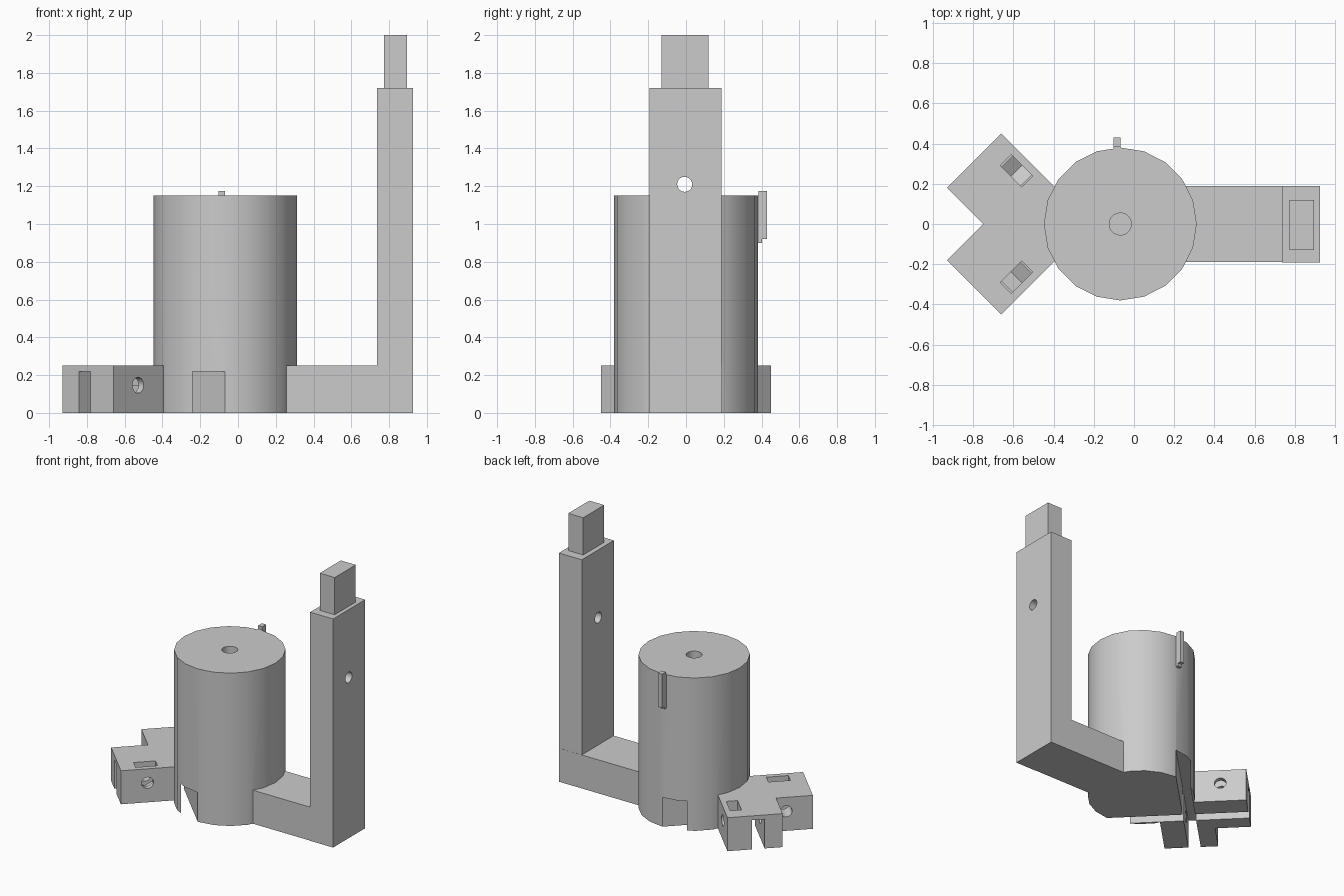
import bpy
from math import radians, pi, sqrt
from mathutils import Matrix, Vector

if "Cube" in bpy.data.objects:
    bpy.data.objects.remove(bpy.data.objects["Cube"], do_unlink=True)

grey = bpy.data.materials.new("plain grey")
grey.use_nodes = True
grey.diffuse_color = (0.6, 0.6, 0.6, 1)
grey.node_tree.nodes["Principled BSDF"].inputs["Base Color"].default_value = (0.6, 0.6, 0.6, 1)


def finish(name):
    ob = bpy.context.object
    ob.name = name
    ob.data.materials.append(grey)
    return ob


def box(name, low, high, turn=0):
    """Box between two corners, then turned about the origin's z axis."""
    low, high = Vector(low), Vector(high)
    bpy.ops.mesh.primitive_cube_add(size=1)
    ob = finish(name)
    size = high - low
    ob.data.transform(Matrix.Rotation(turn, 4, "Z")
                      @ Matrix.Translation((low + high) / 2)
                      @ Matrix.Diagonal((*size, 1)))
    return ob


def rod(name, start, end, radius, sides=20, turn=0):
    """Round bar between two points, then turned about the origin's z axis."""
    start, end = Vector(start), Vector(end)
    axis = end - start
    bpy.ops.mesh.primitive_cylinder_add(vertices=sides, radius=radius, depth=axis.length)
    ob = finish(name)
    lie = axis.to_track_quat("Z", "Y").to_matrix().to_4x4()
    ob.data.transform(Matrix.Rotation(turn, 4, "Z")
                      @ Matrix.Translation((start + end) / 2) @ lie)
    return ob


def prism(name, outline, height):
    """Extruded plan outline standing on the ground."""
    n = len(outline)
    verts = [(x, y, z) for z in (0, height) for x, y in outline]
    faces = [tuple(reversed(range(n))), tuple(range(n, 2 * n))]
    faces += [(i, (i + 1) % n, (i + 1) % n + n, i + n) for i in range(n)]
    mesh = bpy.data.meshes.new(name)
    mesh.from_pydata(verts, [], faces)
    ob = bpy.data.objects.new(name, mesh)
    bpy.context.collection.objects.link(ob)
    mesh.materials.append(grey)
    return ob


def combine(target, others, operation):
    bpy.context.view_layer.objects.active = target
    for other in others:
        mod = target.modifiers.new("cut", "BOOLEAN")
        mod.operation = operation
        mod.solver = "EXACT"
        mod.object = other
        bpy.ops.object.modifier_apply(modifier=mod.name)
        bpy.data.objects.remove(other, do_unlink=True)


def smooth(ob):
    bpy.ops.object.select_all(action="DESELECT")
    ob.select_set(True)
    bpy.context.view_layer.objects.active = ob
    bpy.ops.object.shade_smooth_by_angle(angle=radians(30))


# Drum, forked feet and the long foot, joined into one body
HUB = -0.068
FOOT = 0.252
body = rod("drum_and_feet", (HUB, 0, 0), (HUB, 0, 1.15), 0.38)
body.data.transform(Matrix.Translation((HUB, 0, 0)) @ Matrix.Rotation(pi / 2, 4, "Z")
                    @ Matrix.Translation((-HUB, 0, 0)))
fork = prism("fork", [(-0.93, 0.18), (-0.75, 0), (-0.93, -0.18),
                      (-0.66, -0.45), (-0.21, 0), (-0.66, 0.45)], FOOT)
foot = box("long_foot", (0, -0.19, 0), (0.925, 0.19, FOOT))
combine(body, [fork, foot], "UNION")

# Blind hole in the drum top
cutters = [rod("bore", (HUB, 0, 0.85), (HUB, 0, 1.3), 0.055)]

# Each forked foot: slot underneath, cross hole, hexagonal nut pocket open above
for side in (1, -1):
    turn = pi - side * pi / 4
    # local x runs outward; the outer flank faces -side along local y
    def flank(d, v, z):
        return (d, -side * v, z)

    def span_box(name, d, v, z):
        a, b = sorted(-side * k for k in v)
        return box(name, (d[0], a, z[0]), (d[1], b, z[1]), turn)

    cutters += [
        span_box("slot", (-0.7, 1.0), (-0.406, -0.318), (-0.1, 0.22)),
        rod("cross_hole", flank(0.6, -0.56, 0.147), flank(0.6, -0.02, 0.147), 0.042, 20, turn),
        rod("nut_seat", flank(0.6, -0.265, 0.147), flank(0.6, -0.187, 0.147), 0.076, 6, turn),
        span_box("nut_chute", (0.524, 0.676), (-0.265, -0.187), (0.147, 0.4)),
    ]
combine(body, cutters, "DIFFERENCE")
smooth(body)

# Upright post with its through hole and narrow tip
post = box("post", (0.735, -0.192, 0), (0.926, 0.189, 1.72))
combine(post, [rod("post_hole", (0.5, -0.007, 1.21), (1.2, -0.007, 1.21), 0.04)], "DIFFERENCE")
smooth(post)
box("post_tip", (0.772, -0.13, 1.7), (0.896, 0.12, 2.0))

# Small clip at the back of the drum
box("clip_base", (-0.102, 0.36, 0.9), (-0.068, 0.402, 1.15))
box("clip_tongue", (-0.102, 0.385, 0.92), (-0.068, 0.43, 1.175))
